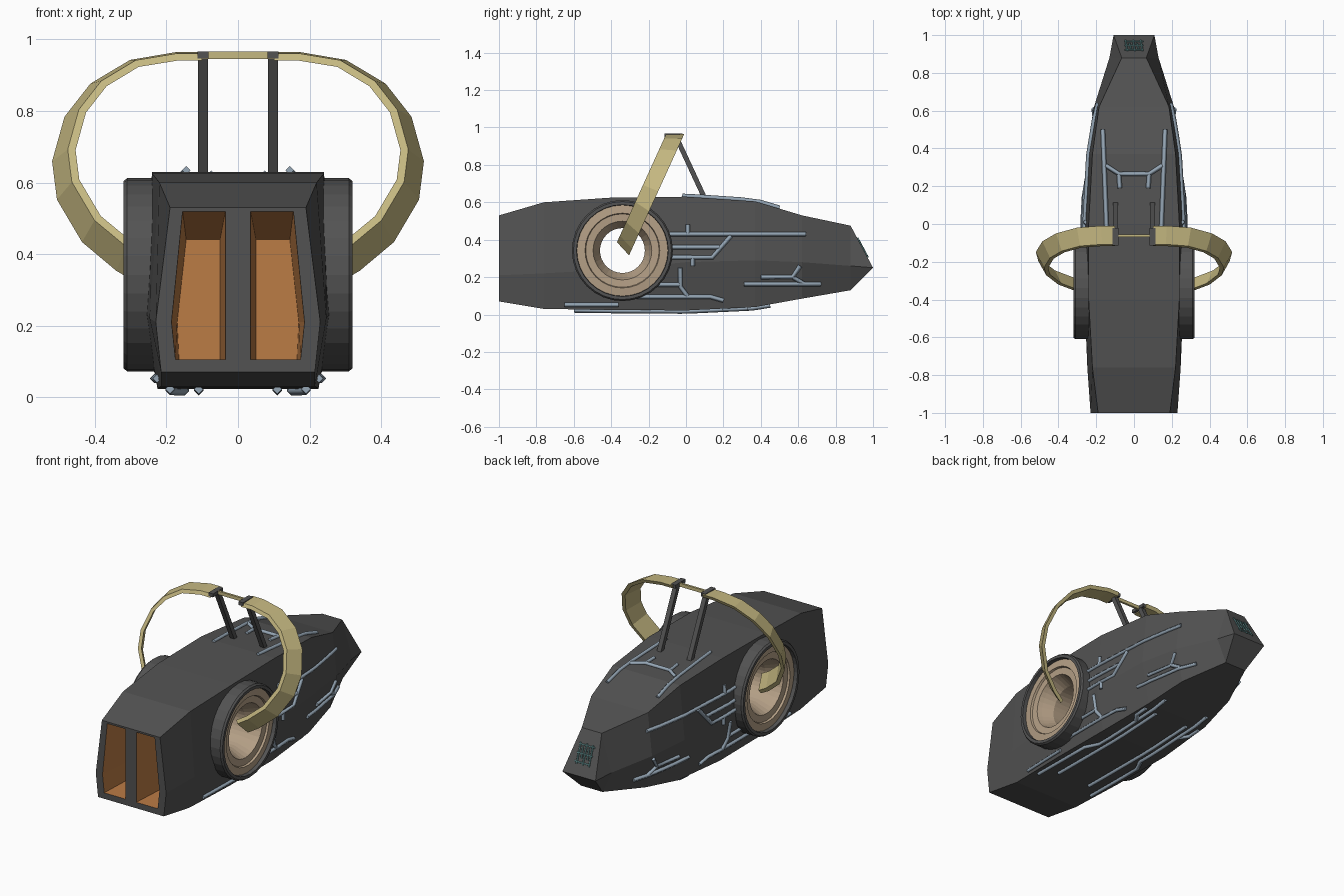
import bpy, bmesh, math
from mathutils import Vector
from mathutils.bvhtree import BVHTree

if "Cube" in bpy.data.objects:
    bpy.data.objects.remove(bpy.data.objects["Cube"])


def mat(name, c):
    m = bpy.data.materials.new(name)
    m.diffuse_color = (*c, 1)
    m.use_nodes = True
    m.node_tree.nodes["Principled BSDF"].inputs["Base Color"].default_value = m.diffuse_color
    return m


DARK = mat("dark_metal", (.085, .085, .085))
ORANGE = mat("orange_lining", (.50, .20, .06))
BEIGE = mat("beige_lining", (.46, .35, .24))
BRASS = mat("pale_brass", (.56, .48, .22))
STEEL = mat("blue_steel", (.30, .38, .46))
TEAL = mat("teal_vent", (.12, .27, .27))


def add(name, bm, mats, mirror=False):
    bmesh.ops.recalc_face_normals(bm, faces=bm.faces)
    me = bpy.data.meshes.new(name)
    bm.to_mesh(me)
    bm.free()
    for m in mats:
        me.materials.append(m)
    ob = bpy.data.objects.new(name, me)
    bpy.context.collection.objects.link(ob)
    if mirror:
        ob.modifiers.new("mirror", 'MIRROR')
    return ob


def loft(rings, cap0=True, cap1=True, closed=True):
    bm = bmesh.new()
    vs = [[bm.verts.new(p) for p in r] for r in rings]
    n = len(rings[0])
    for a, b in zip(vs, vs[1:]):
        for i in range(n if closed else n - 1):
            j = (i + 1) % n
            bm.faces.new((a[i], a[j], b[j], b[i]))
    if cap0:
        bm.faces.new(vs[0])
    if cap1:
        bm.faces.new(vs[-1])
    return bm


def lathe_x(profile, cy, cz, n=24):
    # revolve (x, radius) points around the x axis through (cy, cz)
    rings = []
    for k in range(n + 1):
        a = 2 * math.pi * k / n
        rings.append([(x, cy + r * math.cos(a), cz + r * math.sin(a)) for x, r in profile])
    bm = loft(rings, False, False, closed=False)
    bmesh.ops.remove_doubles(bm, verts=bm.verts, dist=1e-5)
    return bm


def beam(name, p, q, w, h, m, mirror=False):
    # box of width w (side) and h between two points
    p, q = Vector(p), Vector(q)
    d = (q - p).normalized()
    side = d.cross(Vector((0, 0, 1)) if abs(d.x) > .9 else Vector((1, 0, 0))).normalized() * h / 2
    up = d.cross(side).normalized() * w / 2
    return add(name, loft([[c + side + up, c + side - up, c - side - up, c - side + up]
                           for c in (p, q)]), [m], mirror)


# Hull: six-sided sections along y (y, z top/mid/bottom, half widths top/mid/bottom)
stations = [(-1, .53, .21, .07, .19, .23, .215), (-.76, .60, .22, .03, .22, .247, .215),
            (-.40, .625, .24, .025, .24, .262, .225), (.0, .63, .28, .022, .24, .27, .225),
            (.37, .605, .29, .04, .22, .25, .205), (.62, .53, .28, .085, .185, .212, .17),
            (.88, .475, .26, .13, .065, .13, .07), (1, .25, .25, .25, .108, .108, .108)]
bm = loft([[(-a, y, t), (a, y, t), (b, y, m), (c, y, l), (-c, y, l), (-b, y, m)]
           for y, t, m, l, a, b, c in stations], cap1=False)
bmesh.ops.remove_doubles(bm, verts=bm.verts, dist=1e-5)
bvh = BVHTree.FromBMesh(bm)
hull = add("hull", bm, [DARK, ORANGE])

# Cutters: two tapered intakes and the cross bore
HY, HZ = -.34, .342
outer = [(.035, .52), (.155, .52), (.186, .21), (.175, .105), (.035, .105)]
inner = [(.05, .44), (.145, .44), (.17, .21), (.165, .105), (.05, .105)]
cutters = []
for s in (-1, 1):
    bm = loft([[(s * x, -1.002, z) for x, z in outer], [(s * x, -.74, z) for x, z in inner]])
    for f in bm.faces:
        f.material_index = 1
    cutters.append(add("intake_cutter", bm, [DARK, ORANGE]))
bm = loft([[(x, HY + .15 * math.cos(k * math.pi / 12), HZ + .15 * math.sin(k * math.pi / 12))
            for k in range(24)] for x in (-.4, .4)])
cutters.append(add("bore_cutter", bm, [DARK, ORANGE]))
for c in cutters:
    c.hide_render = True
    mod = hull.modifiers.new("cut", 'BOOLEAN')
    mod.operation, mod.solver, mod.object = 'DIFFERENCE', 'EXACT', c
bpy.context.view_layer.update()
cut = bpy.data.meshes.new_from_object(hull.evaluated_get(bpy.context.evaluated_depsgraph_get()))
hull.modifiers.clear()
hull.data = cut
for c in cutters:
    bpy.data.objects.remove(c)

# Side hubs: dark rim, stepped beige ring and through tunnel
add("hub_rim", lathe_x([(.20, .27), (.31, .27), (.32, .262), (.32, .245), (.298, .243)], HY, HZ, 32), [DARK], True)
add("hub_ring", lathe_x([(.298, .243), (.302, .20), (.29, .196), (.288, .157),
                         (.262, .147), (.20, .12), (0, .12)], HY, HZ, 32), [BEIGE], True)

# Carrying hoop: flared flat band in a tilted plane
path = [(.10, .953), (.17, .953), (.29, .933), (.39, .873), (.455, .79), (.487, .675),
        (.475, .58), (.41, .47), (.32, .395), (.26, .36)]
u, w = Vector((0, .414, .91)), Vector((0, .91, -.414))
rings = []
for i, (x, z) in enumerate(path):
    a, b = path[max(i - 1, 0)], path[min(i + 1, len(path) - 1)]
    t = Vector((b[0] - a[0], (b[1] - a[1]) / .91)).normalized()
    if i == 0:
        t = Vector((1, 0))
    n = Vector((1, 0, 0)) * -t.y + u * t.x
    c = Vector((x, -.06 - (.96 - z) * .455, z))
    back, front = c + w * .044 + n * .022, c - w * .044 - n * .022
    rings.append([front - n * .011, front + n * .011, back + n * .011, back - n * .011])
add("hoop_band", loft(rings), [BRASS], True)
beam("hoop_bar", (-.11, -.062, .956), (.11, -.062, .956), .02, .013, BRASS)

# Struts and clips holding the hoop
beam("hoop_strut", (.098, .11, .60), (.098, -.055, .955), .027, .026, DARK, True)
beam("strut_clip", (.098, -.115, .957), (.098, -.02, .957), .03, .02, DARK, True)


def pipes(name, runs, m, radius, place, sides=(1, -1)):
    # polylines dropped onto the hull surface; place() gives ray start and direction
    cu = bpy.data.curves.new(name, 'CURVE')
    cu.dimensions = '3D'
    cu.bevel_depth, cu.bevel_resolution, cu.use_fill_caps = radius, 0, True
    cu.materials.append(m)
    for s in sides:
        for run in runs:
            pts = []
            for k, (p, q) in enumerate(zip(run, run[1:])):
                p, q = Vector(p), Vector(q)
                steps = max(1, int((q - p).length / .09))
                for i in range(0 if k == 0 else 1, steps + 1):
                    o, d = place(p.lerp(q, i / steps), s)
                    hit = bvh.ray_cast(Vector(o), Vector(d))[0]
                    if hit:
                        pts.append(hit - Vector(d) * radius * .4)
            sp = cu.splines.new('POLY')
            sp.points.add(len(pts) - 1)
            for sp_pt, co in zip(sp.points, pts):
                sp_pt.co = (*co, 1)
    ob = bpy.data.objects.new(name, cu)
    bpy.context.collection.objects.link(ob)


# Surface pipes on the sides (y, z)
side_runs = [[(-.1, .43), (.64, .43)], [(-.1, .36), (.18, .36)],
             [(-.1, .305), (.14, .305), (.24, .42)], [(.01, .43), (.01, .48)],
             [(.035, .305), (.035, .26)], [(-.2, .16), (-.03, .16)],
             [(-.03, .25), (-.03, .15), (.01, .095)],
             [(-.3, .095), (.13, .095), (.2, .075)], [(-.65, .052), (-.36, .052)],
             [(.31, .163), (.72, .163)], [(.40, .2), (.57, .2), (.61, .26)], [(.57, .2), (.63, .165)]]
pipes("side_pipes", side_runs, STEEL, .012, lambda p, s: ((s, p.x, p.y), (-s, 0, 0)))

# Top pipes (x, y)
top_runs = [[(.165, .5), (.145, -.02)], [(.15, .31), (.08, .265), (0, .265)], [(.08, .265), (.075, .19)]]
pipes("top_pipes", top_runs, STEEL, .012, lambda p, s: ((s * p.x, p.y, 2), (0, 0, -1)))

# Belly pipes (x, y)
belly_runs = [[(.19, -.6), (.19, -.2), (.15, -.12), (.15, .45)], [(.11, -.52), (.11, .32)],
              [(.15, .2), (.19, .25), (.19, .33)]]
pipes("belly_pipes", belly_runs, STEEL, .013, lambda p, s: ((s * p.x, p.y, -1), (0, 0, 1)))

# Tail vent lattice (x, z)
vent = [[(-.05, z), (.05, z)] for z in (.315, .357, .40)]
vent += [[(x, .305 + .03 * (i % 2)), (x + .01, .41 - .02 * (i % 2))]
         for i, x in enumerate((-.045, -.025, -.005, .015, .035))]
pipes("tail_vent", vent, TEAL, .005, lambda p, s: ((p.x, 2, p.y), (0, -1, 0)), (1,))
